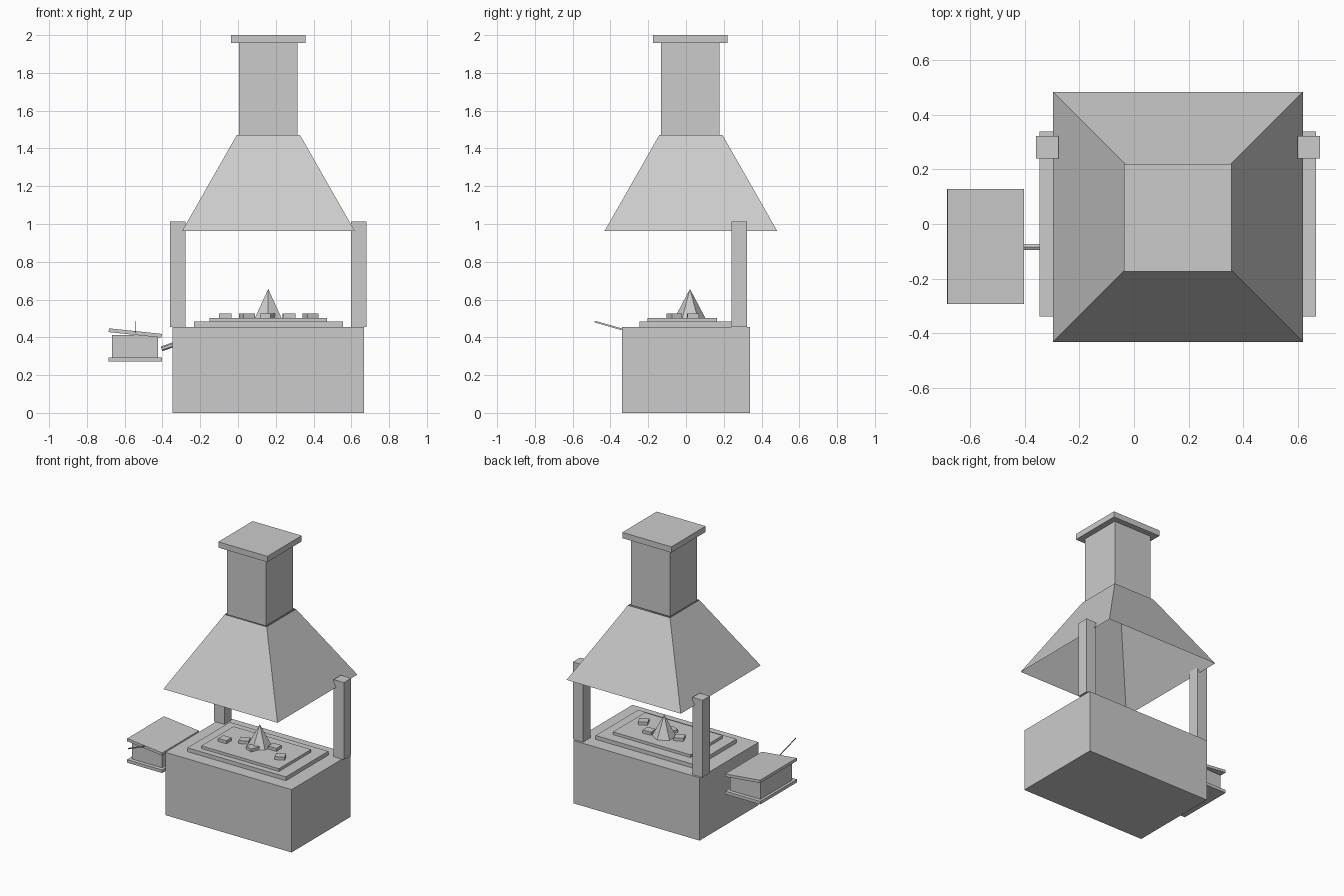
import bpy, bmesh, math
from mathutils import Matrix, Vector

if "Cube" in bpy.data.objects:
    bpy.data.objects.remove(bpy.data.objects["Cube"])

grey = bpy.data.materials.new("plain_grey")
grey.diffuse_color = (0.6, 0.6, 0.6, 1)
grey.use_nodes = True
grey.node_tree.nodes["Principled BSDF"].inputs["Base Color"].default_value = grey.diffuse_color


def finish(name, bm):
    bmesh.ops.recalc_face_normals(bm, faces=bm.faces)
    mesh = bpy.data.meshes.new(name)
    bm.to_mesh(mesh)
    bm.free()
    mesh.materials.append(grey)
    ob = bpy.data.objects.new(name, mesh)
    bpy.context.collection.objects.link(ob)
    return ob


def box(name, x, y, z, rot=(0, 0, 0)):
    """Box from (min, max) ranges, turned about its own centre."""
    bm = bmesh.new()
    bmesh.ops.create_cube(bm, size=1)
    bmesh.ops.scale(bm, vec=(x[1] - x[0], y[1] - y[0], z[1] - z[0]), verts=bm.verts)
    ob = finish(name, bm)
    ob.location = [(r[0] + r[1]) / 2 for r in (x, y, z)]
    ob.rotation_euler = [math.radians(a) for a in rot]
    return ob


# Hearth: solid base with two stepped slabs
box("hearth_base", (-0.346, 0.666), (-0.338, 0.338), (0, 0.455))
box("lower_slab", (-0.233, 0.556), (-0.246, 0.24), (0.455, 0.483))
box("upper_slab", (-0.151, 0.471), (-0.204, 0.164), (0.483, 0.503))

# Posts holding the hood
for side, x in (("left", -0.318), ("right", 0.640)):
    box(side + "_post", (x - 0.041, x + 0.041), (0.24, 0.323), (0.455, 1.014))

# Hood: thin open shell tapering upward
bm = bmesh.new()
rings = []
for half, z in ((0.4575, 0.962), (0.168, 1.47)):
    rings.append([bm.verts.new((0.161 + sx * half, 0.026 + sy * half, z))
                  for sx, sy in ((-1, -1), (1, -1), (1, 1), (-1, 1))])
for i in range(4):
    j = (i + 1) % 4
    bm.faces.new((rings[0][i], rings[0][j], rings[1][j], rings[1][i]))
finish("hood", bm)

# Chimney and its cap
box("chimney", (0.004, 0.315), (-0.132, 0.177), (1.468, 1.96))
box("chimney_cap", (-0.036, 0.357), (-0.174, 0.219), (1.958, 2.0))

# Flame: six-sided pyramid with corners along y
bm = bmesh.new()
bmesh.ops.create_cone(bm, cap_ends=True, segments=6, radius1=0.082, radius2=0,
                      depth=0.155, matrix=Matrix.Translation((0.16, 0.021, 0.5785)))
bmesh.ops.remove_doubles(bm, verts=bm.verts, dist=1e-5)
flame = finish("flame", bm)
xs = [v.co.x for v in flame.data.vertices]
if max(xs) - min(xs) > 0.15:
    flame.data.transform(Matrix.Translation((0.16, 0.021, 0)) @ Matrix.Rotation(math.pi / 2, 4, 'Z')
                         @ Matrix.Translation((-0.16, -0.021, 0)))

# Coals scattered round the flame
for i, (x, y, turn) in enumerate(((-0.067, -0.055, 0), (0.048, 0.006, 23), (0.156, -0.055, 70),
                                  (0.27, 0.036, 3), (0.384, -0.062, 25))):
    box(f"coal_{i + 1}", (x - 0.033, x + 0.033), (y - 0.03, y + 0.03), (0.5, 0.525), (0, 0, turn))

# Bellows: bottom board, body, tilted top board
box("bellows_bottom", (-0.685, -0.403), (-0.293, 0.128), (0.272, 0.294))
box("bellows_body", (-0.666, -0.423), (-0.265, 0.1), (0.294, 0.413))
box("bellows_top", (-0.685, -0.403), (-0.293, 0.128), (0.413, 0.433), (0, 6, 0))

# Nozzle into the hearth
a, b = Vector((-0.405, -0.084, 0.339)), Vector((-0.33, -0.084, 0.365))
bm = bmesh.new()
bmesh.ops.create_cone(bm, cap_ends=True, segments=6, radius1=0.013, radius2=0.013,
                      depth=(b - a).length)
nozzle = finish("bellows_nozzle", bm)
nozzle.location = (a + b) / 2
nozzle.rotation_euler = (b - a).to_track_quat('Z', 'Y').to_euler()

# Thin handle rising forward from the top board
box("bellows_handle", (-0.5445, -0.5435), (-0.487, -0.277), (0.45, 0.459), (-16, 0, 0))
